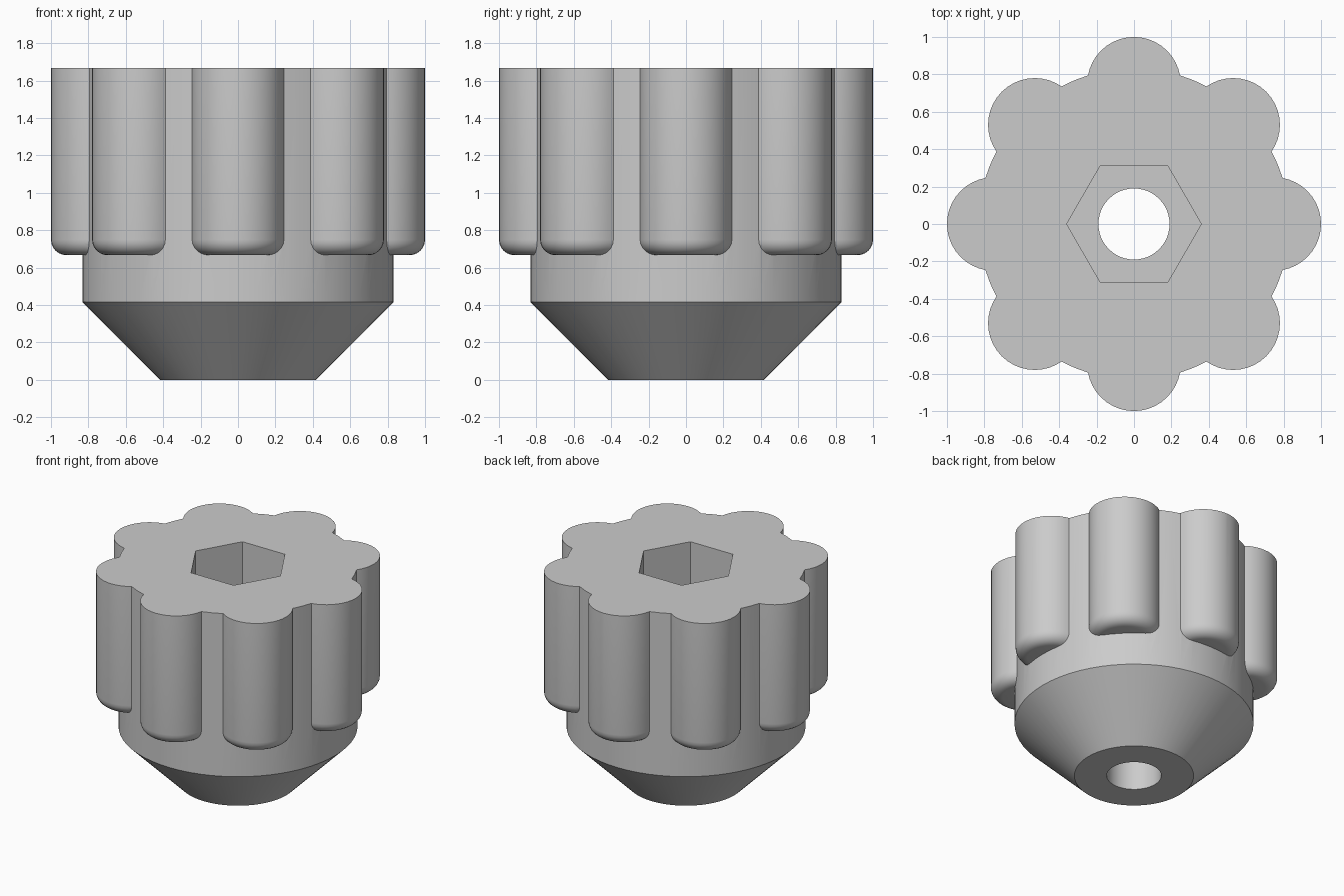
import bpy, bmesh, math
from mathutils import Matrix

cube = bpy.data.objects.get("Cube")
if cube:
    bpy.data.objects.remove(cube, do_unlink=True)

TOP = 1.667
LOBES = 8

grey = bpy.data.materials.new("plain grey")
grey.use_nodes = True
colour = (0.6, 0.6, 0.6, 1)
grey.diffuse_color = colour
grey.node_tree.nodes["Principled BSDF"].inputs["Base Color"].default_value = colour


def lathe(name, profile, sides, centre=(0, 0)):
    """Closed solid turned about a vertical axis from (radius, height) points."""
    bm = bmesh.new()
    rings = []
    for r, z in profile:
        rings.append([bm.verts.new((r * math.cos(a) + centre[0], r * math.sin(a) + centre[1], z))
                      for a in (2 * math.pi * i / sides for i in range(sides))])
    for low, high in zip(rings, rings[1:]):
        for i in range(sides):
            j = (i + 1) % sides
            bm.faces.new((low[i], low[j], high[j], high[i]))
    bm.faces.new(rings[0][::-1])
    bm.faces.new(rings[-1])
    mesh = bpy.data.meshes.new(name)
    bm.to_mesh(mesh)
    bm.free()
    ob = bpy.data.objects.new(name, mesh)
    bpy.context.collection.objects.link(ob)
    mesh.materials.append(grey)
    return ob


def combine(target, tool, operation):
    """Apply a boolean and discard the tool."""
    mod = target.modifiers.new(operation, 'BOOLEAN')
    mod.operation = operation
    mod.solver = 'EXACT'
    mod.object = tool
    bpy.context.view_layer.objects.active = target
    bpy.ops.object.modifier_apply(modifier=mod.name)
    bpy.data.objects.remove(tool, do_unlink=True)


# Hub: cylinder on a tapered foot, left overlong and trimmed later
knob = lathe("grip_knob", [(0.415, 0), (0.832, 0.417), (0.832, TOP + 0.1)], 64)

# Finger grips with a rounded lower edge
fillet, radius, base = 0.083, 0.25, 0.667
grip = [(radius - fillet + fillet * math.sin(t), base + fillet - fillet * math.cos(t))
        for t in (math.pi / 2 * i / 6 for i in range(7))]
grip.append((radius, TOP + 0.05))
for k in range(LOBES):
    a = 2 * math.pi * k / LOBES
    lobe = lathe("finger_grip", grip, 40, (0.75 * math.cos(a), 0.75 * math.sin(a)))
    combine(knob, lobe, 'UNION')

# Trim the top flat
combine(knob, lathe("top_trim", [(2, TOP), (2, TOP + 1)], 4), 'DIFFERENCE')

# Through hole and hexagonal nut pocket
combine(knob, lathe("bolt_hole", [(0.19, -0.2), (0.19, TOP + 0.2)], 48), 'DIFFERENCE')
combine(knob, lathe("nut_pocket", [(0.36, 0.83), (0.36, TOP + 0.3)], 6), 'DIFFERENCE')

# Smooth curved sides, crisp edges
bpy.ops.object.select_all(action='DESELECT')
knob.select_set(True)
bpy.context.view_layer.objects.active = knob
bpy.ops.object.shade_smooth_by_angle(angle=math.radians(30))
